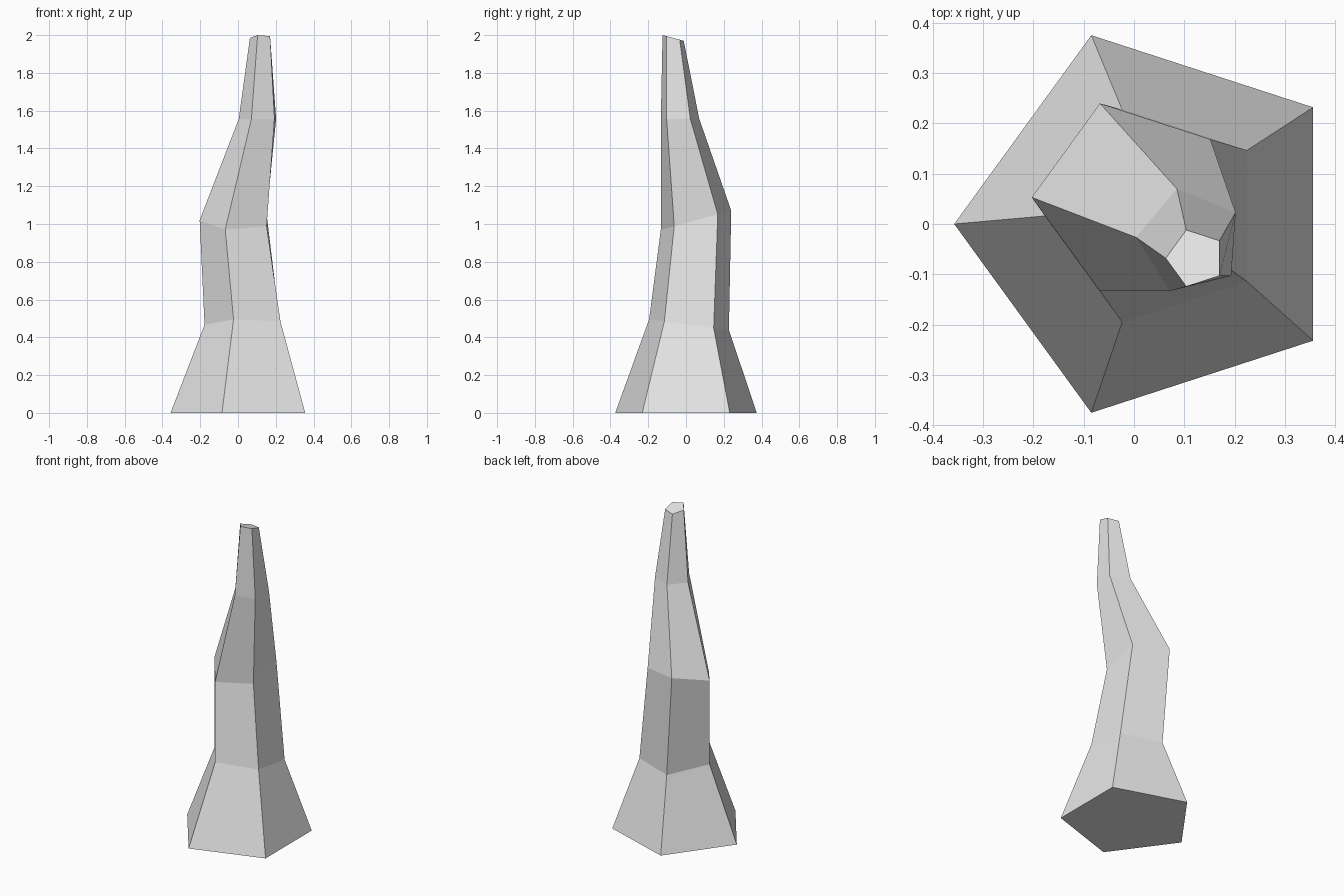
import bpy, bmesh
from math import cos, sin, radians

cube = bpy.data.objects.get("Cube")
if cube:
    bpy.data.objects.remove(cube, do_unlink=True)

SIDES = 5

# Pale grey stone
stone = bpy.data.materials.new("pale_grey")
stone.use_nodes = True
grey = (0.8, 0.8, 0.8, 1)
stone.diffuse_color = grey
stone.node_tree.nodes["Principled BSDF"].inputs["Base Color"].default_value = grey

# Cross-sections of the bent spike: centre, radius, slope along y, twist in degrees
sections = [
    ((0.037, 0, 0), 0.394, 0, 0),
    ((0.045, 0.016, 0.467), 0.222, -0.135, 0),
    ((-0.007, 0.053, 1.02), 0.196, 0.27, 0),
    ((0.111, -0.034, 1.557), 0.107, 0.01, -4),
    ((0.122, -0.068, 1.985), 0.059, -0.27, 0),
]


def add_ring(bm, centre, radius, slope, twist):
    x, y, z = centre
    ring = []
    for i in range(SIDES):
        a = radians(180 + twist - i * 360 / SIDES)
        dy = radius * sin(a)
        ring.append(bm.verts.new((x + radius * cos(a), y + dy, z + slope * dy)))
    return ring


# Spike body: bridge the rings and cap both ends
bm = bmesh.new()
rings = [add_ring(bm, *s) for s in sections]
for low, high in zip(rings, rings[1:]):
    for i in range(SIDES):
        j = (i + 1) % SIDES
        bm.faces.new((low[i], low[j], high[j], high[i]))
bm.faces.new(rings[0])
bm.faces.new(rings[-1])
bmesh.ops.recalc_face_normals(bm, faces=bm.faces)

mesh = bpy.data.meshes.new("bent_spike")
bm.to_mesh(mesh)
bm.free()
mesh.materials.append(stone)
spike = bpy.data.objects.new("bent_spike", mesh)
bpy.context.collection.objects.link(spike)
